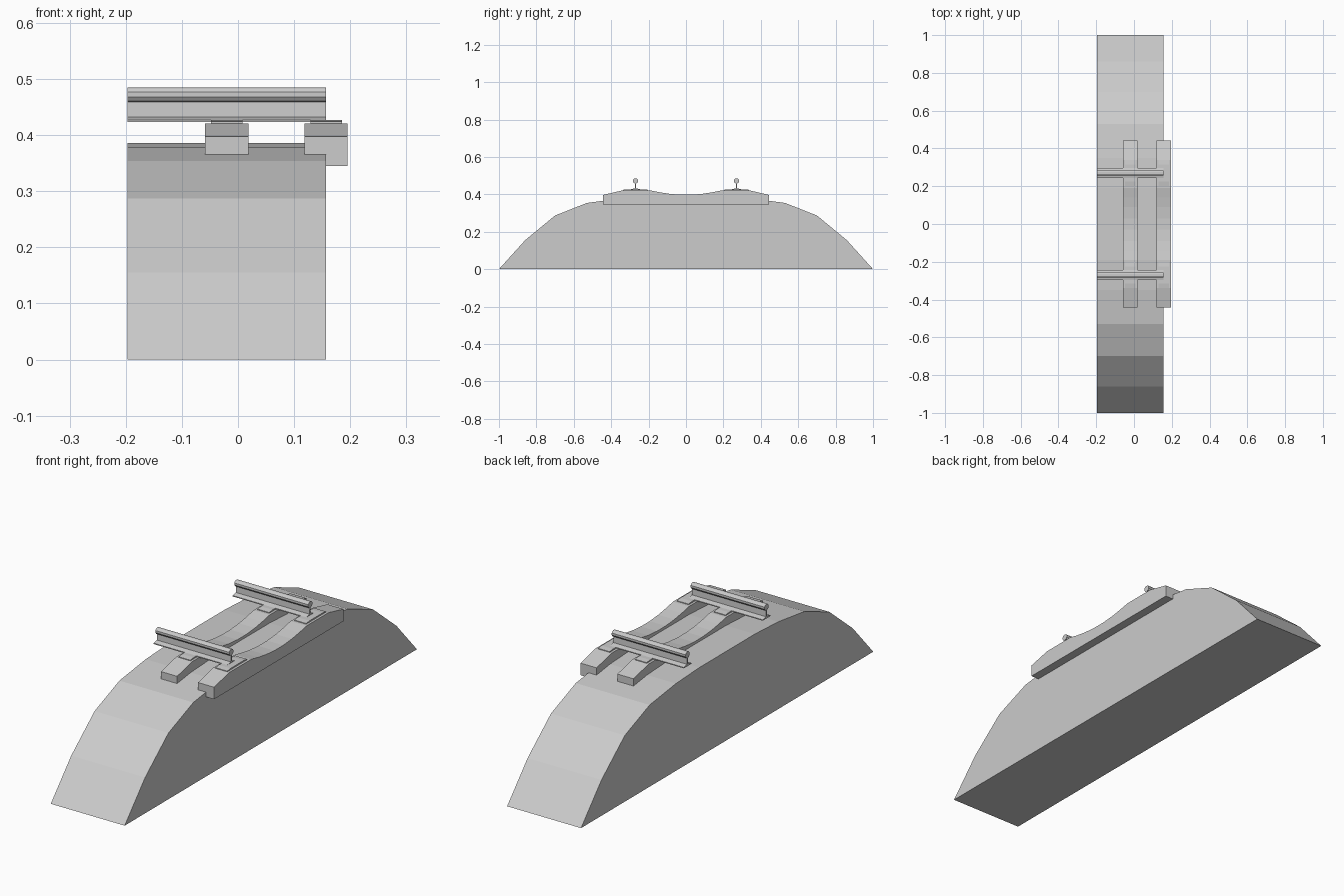
import bpy

cube = bpy.data.objects.get("Cube")
if cube:
    bpy.data.objects.remove(cube)

grey = bpy.data.materials.new("plain grey")
grey.use_nodes = True
COLOUR = (0.604, 0.604, 0.604, 1)
grey.diffuse_color = COLOUR
grey.node_tree.nodes["Principled BSDF"].inputs["Base Color"].default_value = COLOUR


def mirrored(half):
    """Close a half outline (y >= 0, bottom to top) with its mirror image."""
    return half + [(-y, z) for y, z in reversed(half) if y > 0]


def extrude(name, outline, x0, x1, y_shift=0):
    """Sweep a (y, z) outline along x into a closed solid."""
    n = len(outline)
    verts = [(x, y + y_shift, z) for x in (x0, x1) for y, z in outline]
    faces = [tuple(reversed(range(n))), tuple(range(n, 2 * n))]
    faces += [(i, (i + 1) % n, n + (i + 1) % n, n + i) for i in range(n)]
    mesh = bpy.data.meshes.new(name)
    mesh.from_pydata(verts, [], faces)
    mesh.materials.append(grey)
    obj = bpy.data.objects.new(name, mesh)
    bpy.context.collection.objects.link(obj)
    return obj


# Ballast embankment
BED_X = (-0.197, 0.157)
extrude("embankment", mirrored([
    (1, 0), (0.86, 0.155), (0.70, 0.287), (0.53, 0.354),
    (0.35, 0.378), (0.19, 0.386)]), *BED_X)

# Sleepers with a dished middle, and a tie plate under each rail
sleeper = mirrored([
    (0.443, 0.345), (0.443, 0.397), (0.34, 0.421), (0.19, 0.421),
    (0.14, 0.411), (0.09, 0.403), (0.03, 0.398)])
plate = mirrored([(0.068, 0.419), (0.068, 0.424), (0.045, 0.427)])
RAIL_Y = 0.27
for place, x in (("middle", -0.020), ("left", 0.157)):
    extrude(place + "_sleeper", sleeper, x - 0.0385, x + 0.0385)
    for end, side in (("front", -1), ("back", 1)):
        extrude(f"{place}_{end}_tie_plate", plate,
                x - 0.028, x + 0.028, side * RAIL_Y)

# Rails: flat foot, thin web and bulbous head
rail = mirrored([
    (0.026, 0.423), (0.026, 0.427), (0.004, 0.432), (0.003, 0.459),
    (0.009, 0.461), (0.014, 0.468), (0.014, 0.477), (0.009, 0.483),
    (0.004, 0.485)])
for end, side in (("front", -1), ("back", 1)):
    extrude(end + "_rail", rail, *BED_X, side * RAIL_Y)
